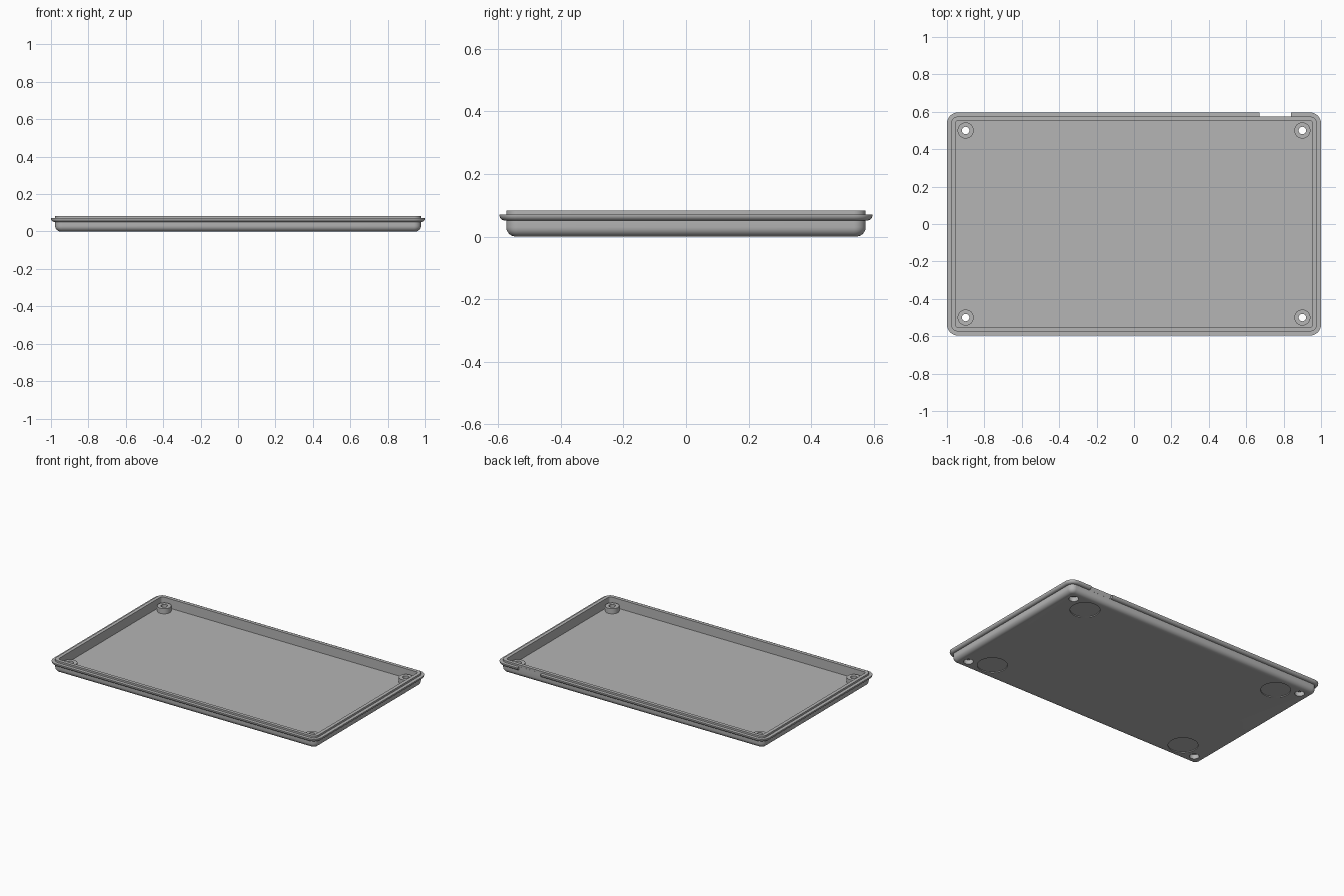
import bpy, bmesh, math

cube = bpy.data.objects.get("Cube")
if cube:
    bpy.data.objects.remove(cube, do_unlink=True)

HALF_X, HALF_Y, CORNER = 1.0, 0.597, 0.06
FLOOR, BOSS_TOP = 0.02, 0.055

grey = bpy.data.materials.new("plain grey")
grey.use_nodes = True
COLOUR = (0.46, 0.46, 0.46, 1)
grey.diffuse_color = COLOUR
grey.node_tree.nodes["Principled BSDF"].inputs["Base Color"].default_value = COLOUR


def add_object(name, bm):
    bmesh.ops.recalc_face_normals(bm, faces=bm.faces)
    mesh = bpy.data.meshes.new(name)
    bm.to_mesh(mesh)
    bm.free()
    mesh.materials.append(grey)
    obj = bpy.data.objects.new(name, mesh)
    bpy.context.collection.objects.link(obj)
    return obj


def rounded_ring(bm, inset, z, steps=8):
    """Rounded rectangle of vertices, concentric with the outer edge."""
    r = max(CORNER - inset, 0.004)
    cx, cy = HALF_X - inset - r, HALF_Y - inset - r
    ring = []
    for q, (sx, sy) in enumerate(((1, 1), (-1, 1), (-1, -1), (1, -1))):
        for i in range(steps + 1):
            a = math.pi / 2 * (q + i / steps)
            ring.append(bm.verts.new((sx * cx + r * math.cos(a),
                                      sy * cy + r * math.sin(a), z)))
    return ring


def loft(name, profile):
    bm = bmesh.new()
    rings = [rounded_ring(bm, *p) for p in profile]
    for a, b in zip(rings, rings[1:]):
        for i in range(len(a)):
            j = (i + 1) % len(a)
            bm.faces.new((a[i], a[j], b[j], b[i]))
    bm.faces.new(rings[0])
    bm.faces.new(rings[-1])
    return add_object(name, bm)


def cylinder(name, x, y, radius, z0, z1):
    bm = bmesh.new()
    bmesh.ops.create_cone(bm, cap_ends=True, segments=40, radius1=radius,
                          radius2=radius, depth=z1 - z0)
    bmesh.ops.translate(bm, verts=bm.verts, vec=(x, y, (z0 + z1) / 2))
    return add_object(name, bm)


def box(name, lo, hi):
    bm = bmesh.new()
    bmesh.ops.create_cube(bm, size=1)
    for v in bm.verts:
        v.co = [l + (h - l) * (c + 0.5) for l, h, c in zip(lo, hi, v.co)]
    return add_object(name, bm)


def combine(target, tool, operation):
    mod = target.modifiers.new(operation.lower(), "BOOLEAN")
    mod.operation, mod.object, mod.solver = operation, tool, "EXACT"
    tool.hide_render = True
    bpy.context.view_layer.objects.active = target
    bpy.ops.object.modifier_apply(modifier=mod.name)
    bpy.data.objects.remove(tool, do_unlink=True)


def arc(inset, z, r, start, steps=6):
    """Quarter arc of the wall profile."""
    return [(inset - r * math.cos(start + math.pi / 2 * i / steps),
             z + r * math.sin(start + math.pi / 2 * i / steps))
            for i in range(steps + 1)]


# Tray: rounded base, protruding lip, raised rim, inner wall and floor
profile = arc(0.052, 0.03, 0.03, -math.pi / 2)
profile += [(0.022, 0.051)]
profile += arc(0.018, 0.069, 0.018, -math.pi / 2)
profile += [(0, 0.071), (0.022, 0.071), (0.022, 0.083), (0.045, 0.083), (0.045, FLOOR)]
tray = loft("tray", profile)

# Notch through the back lip
combine(tray, box("notch_cutter", (0.67, HALF_Y - 0.0215, 0.04), (0.84, 0.7, 0.1)),
        "DIFFERENCE")

for sx in (-1, 1):
    for sy in (-1, 1):
        # Screw boss with a through hole and a counterbore below
        x, y = 0.9 * sx, 0.5 * sy
        combine(tray, cylinder("boss", x, y, 0.043, 0.012, BOSS_TOP), "UNION")
        combine(tray, cylinder("hole_cutter", x, y, 0.02, -0.05, 0.1), "DIFFERENCE")
        combine(tray, cylinder("counterbore_cutter", x, y, 0.03, -0.05, 0.03), "DIFFERENCE")
        # Shallow round recess for a foot pad
        combine(tray, cylinder("foot_cutter", 0.76 * sx, 0.44 * sy, 0.092, -0.05, 0.006),
                "DIFFERENCE")

bpy.ops.object.select_all(action="DESELECT")
tray.select_set(True)
bpy.context.view_layer.objects.active = tray
bpy.ops.object.shade_smooth_by_angle(angle=math.radians(35))
